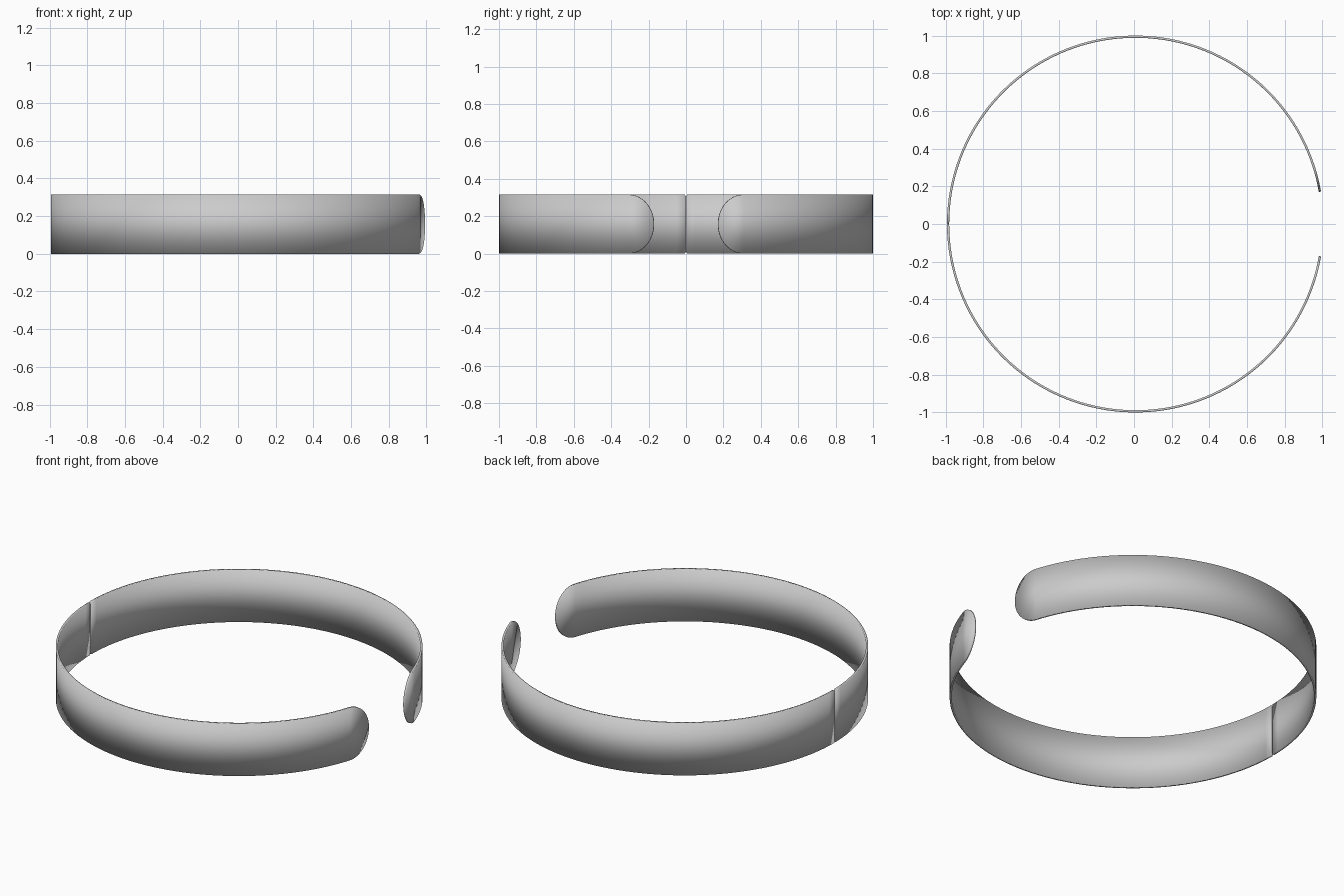
import bpy, bmesh, math

if "Cube" in bpy.data.objects:
    bpy.data.objects.remove(bpy.data.objects["Cube"])

R, T, H = 1.0, 0.012, 0.315      # outer radius, thickness, band height
CX = 0.0075                      # re-centres the open ring on x
TIP, TIP_LEN = 0.173, 0.14       # angle of the tip and length of its rounding
BEVEL = 0.007                    # small notch where the halves meet

# Columns along half of the cuff: (angle, half height, inset of both faces)
cols = []
for i in range(17):
    t = i / 16 * math.pi / 2
    cols.append((TIP + TIP_LEN * (1 - math.cos(t)), H / 2 * math.sin(t), 0.0))
start, end = TIP + TIP_LEN, math.pi - BEVEL
for i in range(1, 65):
    cols.append((start + (end - start) * i / 64, H / 2, 0.0))
cols.append((math.pi, H / 2 - 0.01, 0.003))

# Closed thin strip with one rounded end
bm = bmesh.new()
rings = []
for a, h, inset in cols:
    ring = []
    for r, s in ((R - inset, -1), (R - inset, 1), (R - T + inset, 1), (R - T + inset, -1)):
        ring.append(bm.verts.new((CX + r * math.cos(a), r * math.sin(a), H / 2 + s * h)))
    rings.append(ring)
for p, q in zip(rings, rings[1:]):
    for k in range(4):
        n = (k + 1) % 4
        bm.faces.new((p[k], p[n], q[n], q[k]))
bm.faces.new(rings[0])
bm.faces.new(rings[-1])
bmesh.ops.remove_doubles(bm, verts=bm.verts, dist=0.0005)
bmesh.ops.recalc_face_normals(bm, faces=bm.faces)
for f in bm.faces:
    f.smooth = True
mesh = bpy.data.meshes.new("cuff_band")
bm.to_mesh(mesh)
bm.free()

# Second half mirrored, leaving the seam at the back
band = bpy.data.objects.new("cuff_band", mesh)
bpy.context.collection.objects.link(band)
mod = band.modifiers.new("mirror_half", 'MIRROR')
mod.use_axis = (False, True, False)
mod.use_mirror_merge = False
